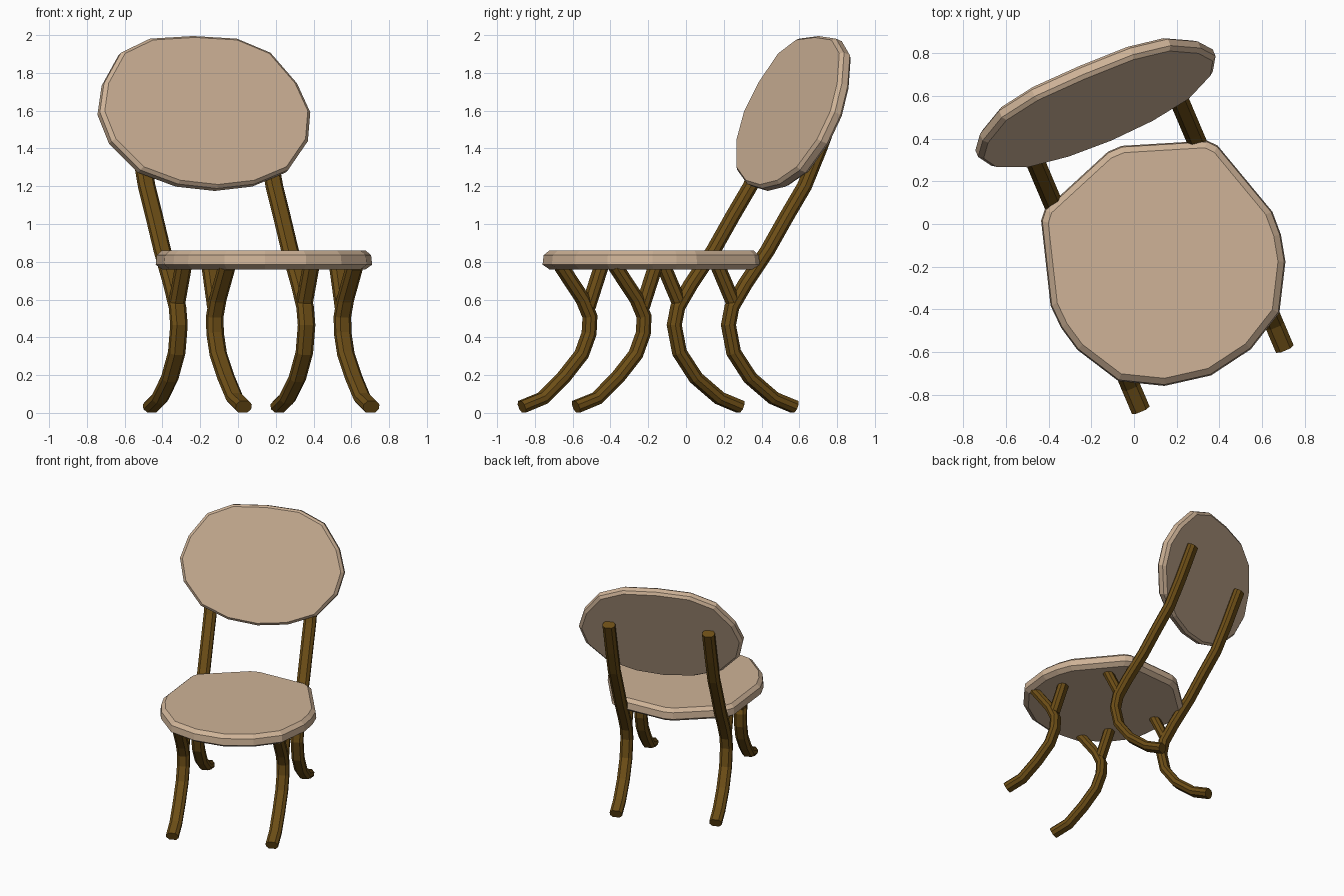
import bpy, bmesh, math
from mathutils import Vector, Matrix

if "Cube" in bpy.data.objects:
    bpy.data.objects.remove(bpy.data.objects["Cube"])

# Whole chair is turned about z, then slightly offset along its own width
TURN = Matrix.Rotation(math.radians(23), 4, 'Z') @ Matrix.Translation((0.055, 0, 0))


def material(name, col):
    m = bpy.data.materials.new(name)
    m.diffuse_color = (*col, 1)
    m.use_nodes = True
    m.node_tree.nodes["Principled BSDF"].inputs["Base Color"].default_value = m.diffuse_color
    return m


PALE = material("pale_wood", (0.62, 0.45, 0.31))
DARK = material("dark_wood", (0.15, 0.075, 0.008))


def loft(name, rings, mat, matrix):
    """Skin a list of equal-length closed rings and cap both ends."""
    bm = bmesh.new()
    vr = [[bm.verts.new(p) for p in ring] for ring in rings]
    n = len(rings[0])
    for a, b in zip(vr, vr[1:]):
        for i in range(n):
            j = (i + 1) % n
            bm.faces.new((a[i], a[j], b[j], b[i]))
    bm.faces.new(vr[0][::-1])
    bm.faces.new(vr[-1])
    bm.transform(matrix)
    bmesh.ops.recalc_face_normals(bm, faces=bm.faces)
    me = bpy.data.meshes.new(name)
    bm.to_mesh(me)
    bm.free()
    me.materials.append(mat)
    ob = bpy.data.objects.new(name, me)
    bpy.context.collection.objects.link(ob)
    return ob


def plate(name, half, centre, levels, matrix):
    """Chamfered slab from a half outline mirrored in x; levels = (height, scale)."""
    outline = half + [(-x, y) for x, y in reversed(half) if x > 0.001]
    rings = [[(x * s, centre + (y - centre) * s, h) for x, y in outline]
             for h, s in levels]
    return loft(name, rings, PALE, matrix)


def bar(name, x, path, width=0.09, thick=0.066, ch=0.02):
    """Sweep a chamfered rectangle along a (y, z) path at a fixed x."""
    w, t = width / 2, thick / 2
    section = [(w, t - ch), (w - ch, t), (ch - w, t), (-w, t - ch),
               (-w, ch - t), (ch - w, -t), (w - ch, -t), (w, ch - t)]
    pts = [Vector(p) for p in path]
    rings = []
    for i, p in enumerate(pts):
        a = (p - pts[i - 1]).normalized() if i else Vector((0, 0))
        b = (pts[i + 1] - p).normalized() if i < len(pts) - 1 else Vector((0, 0))
        d = (a + b).normalized()
        n = Vector((-d.y, d.x))
        rings.append([(x + sx, p.x + n.x * st, p.y + n.y * st) for sx, st in section])
    return loft(name, rings, DARK, TURN)


# Seat
seat_half = [(0.035, 0.36), (0.415, 0.225), (0.45, 0.185), (0.565, -0.2),
             (0.56, -0.315), (0.53, -0.44), (0.41, -0.65), (0.22, -0.755), (0, -0.795)]
plate("seat", seat_half, -0.2,
      [(0.76, 0.94), (0.785, 1), (0.835, 0.99), (0.86, 0.94)], TURN)

# Backrest, leaning back
back_half = [(0, 0.435), (0.25, 0.42), (0.43, 0.34), (0.555, 0.165), (0.605, 0),
             (0.565, -0.165), (0.425, -0.33), (0.22, -0.41), (0, -0.435)]
lean = (TURN @ Matrix.Translation((0, 0.5925, 1.585))
        @ Matrix.Rotation(math.radians(90 - 22), 4, 'X'))
plate("backrest", back_half, 0,
      [(-0.036, 0.96), (-0.018, 1), (0.018, 1), (0.036, 0.965)], lean)

# Legs: curved front legs with forked tops, back legs rising into posts
front = [(-0.812, 0.032), (-0.69, 0.078), (-0.57, 0.19), (-0.468, 0.31),
         (-0.425, 0.42), (-0.42, 0.51), (-0.46, 0.60), (-0.585, 0.775)]
front_fork = [(-0.43, 0.56), (-0.355, 0.775)]
back = [(0.445, 0.032), (0.325, 0.078), (0.19, 0.185), (0.095, 0.32), (0.065, 0.465),
        (0.085, 0.56), (0.16, 0.68), (0.29, 0.86), (0.40, 1.04), (0.502, 1.2),
        (0.59, 1.4), (0.69, 1.65)]
back_fork = [(0.09, 0.59), (0.005, 0.775)]
for side, x in (("left", -0.367), ("right", 0.367)):
    bar(f"front_leg_{side}", x, front)
    bar(f"front_leg_fork_{side}", x, front_fork, 0.086)
    bar(f"back_leg_and_post_{side}", x, back)
    bar(f"back_leg_fork_{side}", x, back_fork, 0.086)
